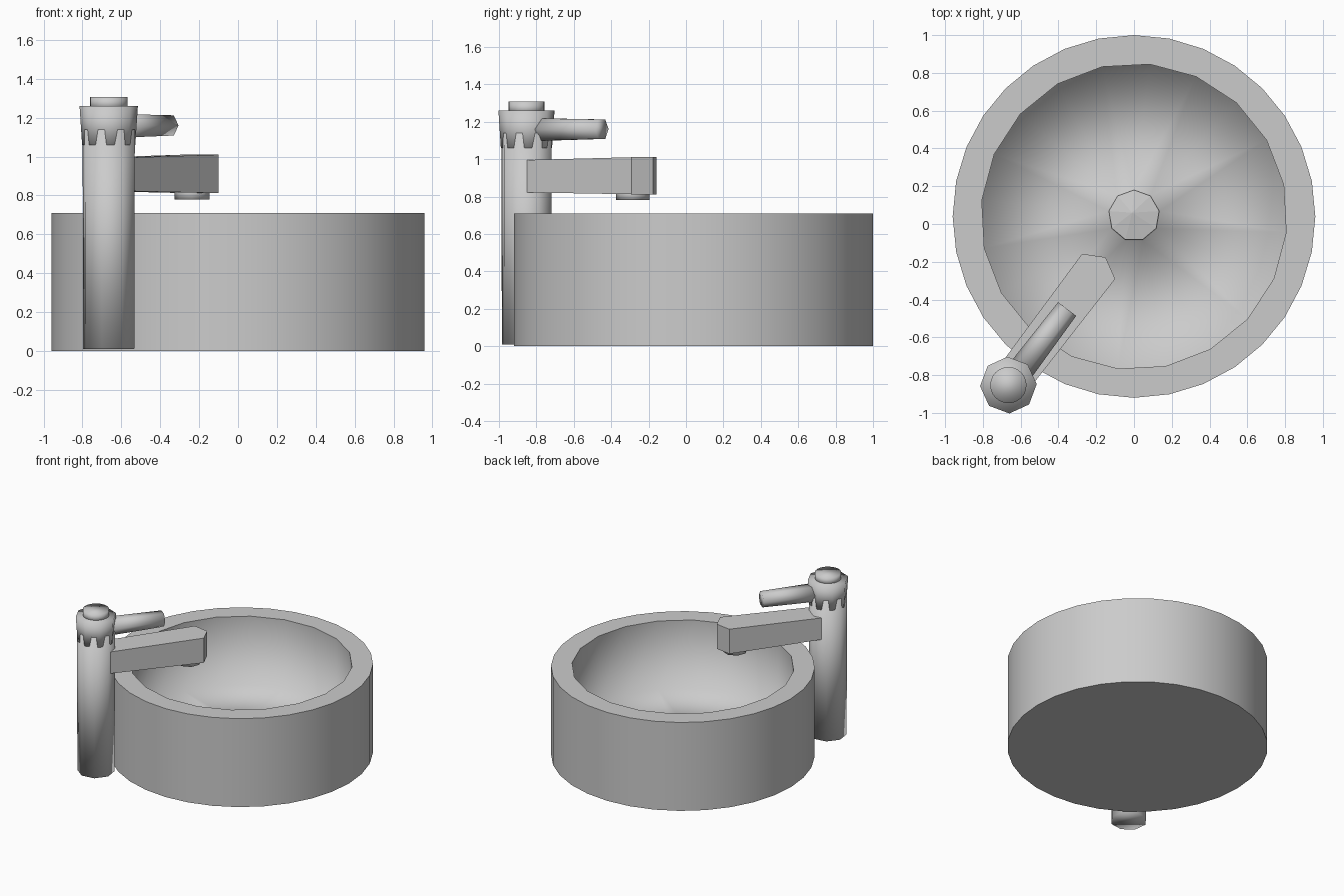
import bpy, bmesh, math
from mathutils import Vector

if "Cube" in bpy.data.objects:
    bpy.data.objects.remove(bpy.data.objects["Cube"])

def ring(bm, n, r, z, cx=0, cy=0, start=90):
    """Closed loop of n vertices; returns verts and edges."""
    vs = []
    for i in range(n):
        a = math.radians(start) + 2 * math.pi * i / n
        vs.append(bm.verts.new((cx + r * math.cos(a), cy + r * math.sin(a), z)))
    return vs, [bm.edges.new((vs[i], vs[(i + 1) % n])) for i in range(n)]

def skin(bm, a, b):
    n = len(a)
    return [bm.faces.new((a[i], a[(i + 1) % n], b[(i + 1) % n], b[i])) for i in range(n)]

def finish(bm, name):
    bmesh.ops.recalc_face_normals(bm, faces=bm.faces[:])
    me = bpy.data.meshes.new(name)
    bm.to_mesh(me)
    bm.free()
    ob = bpy.data.objects.new(name, me)
    bpy.context.collection.objects.link(ob)
    return ob

def tapered(name, p0, p1, r0, r1, n, start=90, smooth=50):
    """Capped n-sided tapered cylinder from p0 to p1."""
    p0, p1 = Vector(p0), Vector(p1)
    d = p1 - p0
    bm = bmesh.new()
    a, _ = ring(bm, n, r0, 0, start=start)
    b, _ = ring(bm, n, r1, d.length, start=start)
    skin(bm, a, b)
    bm.faces.new(a)
    bm.faces.new(b)
    q = d.to_track_quat('Z', 'Y')
    for v in bm.verts:
        v.co = q @ v.co + p0
    for f in bm.faces:
        f.smooth = True
    for e in bm.edges:
        e.smooth = e.calc_face_angle(0) < math.radians(smooth)
    return finish(bm, name)

# Basin: round outer wall, flat rim, straight inner wall, flat floor, raised drain
CY = 0.04
FLOOR = 0.16
bm = bmesh.new()
bottom, _ = ring(bm, 32, 0.96, 0, cy=CY)
top, top_e = ring(bm, 32, 0.96, 0.71, cy=CY)
lip, lip_e = ring(bm, 20, 0.81, 0.71, cy=CY, start=84)
floor, floor_e = ring(bm, 20, 0.81, FLOOR, cy=CY, start=84)
drain, drain_e = ring(bm, 9, 0.14, FLOOR, cy=CY + 0.005)
plug, plug_e = ring(bm, 9, 0.135, FLOOR + 0.03, cy=CY + 0.005)
bm.faces.new(bottom)
skin(bm, bottom, top)
skin(bm, lip, floor)
skin(bm, drain, plug)
bmesh.ops.triangle_fill(bm, edges=top_e + lip_e, use_beauty=True)
bmesh.ops.triangle_fill(bm, edges=floor_e + drain_e, use_beauty=True)
for f in bm.faces:
    f.smooth = True
tip = bm.verts.new((-0.01, CY + 0.02, FLOOR + 0.055))
for i in range(9):
    bm.faces.new((plug[i], plug[(i + 1) % 9], tip))
soft = set(floor_e + drain_e)
for e in bm.edges:
    e.smooth = e in soft or e.calc_face_angle(0) < math.radians(40)
finish(bm, "basin")

# Tap post, head collar and top button
X, Y = -0.665, -0.853
tapered("tap_post", (X, Y, 0.01), (X, Y, 1.14), 0.136, 0.139, 8, 75)
tapered("tap_head", (X, Y, 1.06), (X, Y, 1.26), 0.137, 0.150, 8, 92)
tapered("tap_button", (X, Y, 1.24), (X, Y, 1.307), 0.096, 0.096, 24)

# Spout: pointed-end bar running from the post over the basin
along = Vector((0.605, 0.796, 0))
side = Vector((0.796, -0.605, 0))
base = Vector((X, Y, 0))
plan = [(0.06, -0.10), (0.06, 0.10), (0.79, 0.11), (0.85, 0.0), (0.79, -0.11)]
bm = bmesh.new()
loops = []
for z0, z1 in ((0.822, 0.812), (0.995, 1.01)):
    loops.append([bm.verts.new(base + along * u + side * v
                  + Vector((0, 0, z0 if u < 0.1 else z1))) for u, v in plan])
skin(bm, *loops)
for lp in loops:
    bm.faces.new(lp)
finish(bm, "tap_spout")

# Nozzle under the spout tip, and the lever
tapered("tap_nozzle", (-0.237, -0.285, 0.78), (-0.237, -0.285, 0.84), 0.09, 0.09, 8)
tapered("tap_lever", (-0.595, -0.768, 1.158), (-0.354, -0.45, 1.16), 0.069, 0.06, 6, 0, 65)
